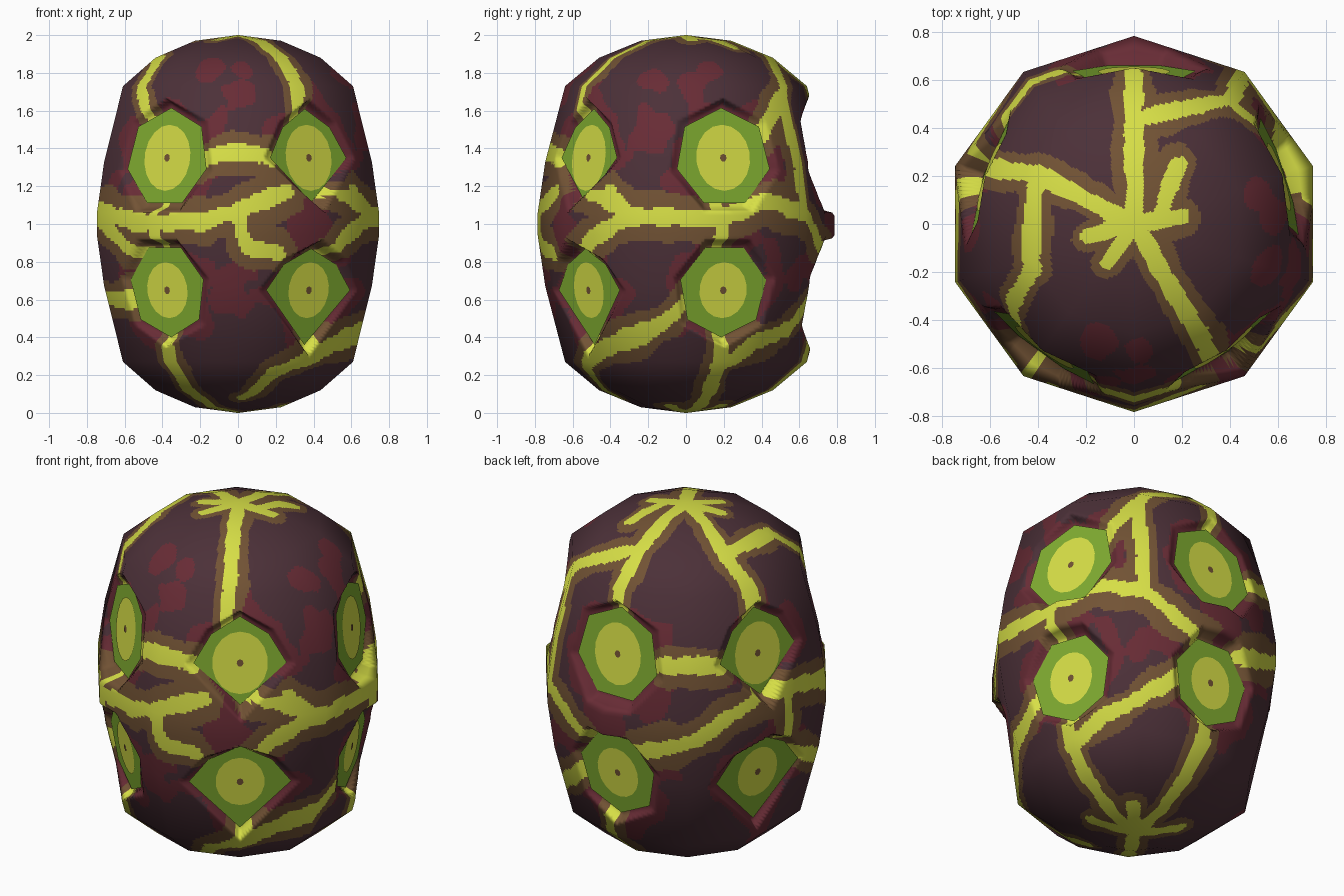
import bpy, math
from mathutils import Vector, noise, kdtree

if "Cube" in bpy.data.objects:
    bpy.data.objects.remove(bpy.data.objects["Cube"])

# ---------- colours ----------
MATS = {}


def colour(name, r, g, b):
    MATS[name] = bpy.data.materials.new(name)
    MATS[name].diffuse_color = (r, g, b, 1)


colour("dark_purple", 0.072, 0.030, 0.040)
colour("dark_red", 0.138, 0.025, 0.036)
colour("brown", 0.168, 0.086, 0.035)
colour("vein_yellow", 0.68, 0.74, 0.062)
colour("leaf_green", 0.215, 0.41, 0.03)

# ---------- shell profile (radius, height), mirrored about z = 1 ----------
HALF = [(0.004, 2.0), (0.24, 1.97), (0.46, 1.88), (0.64, 1.73), (0.745, 1.33), (0.785, 1.06)]
PROFILE = HALF + [(r, 2 - z) for r, z in reversed(HALF)]
BANDS = list(zip(PROFILE, PROFILE[1:]))
SLOPES = [math.atan2(r1 - r0, z0 - z1) for (r0, z0), (r1, z1) in BANDS]
TILT = [math.pi / 2] + [(a + b) / 2 for a, b in zip(SLOPES, SLOPES[1:])] + [-math.pi / 2]


def radius_at(z):
    for (r0, z0), (r1, z1) in BANDS:
        if z >= z1:
            return r0 + (r1 - r0) * (z0 - z) / (z0 - z1)


def ring(n, rx, rz):
    """Polygon with one corner at the top (at the bottom if rz < 0)."""
    turn = [2 * math.pi * i / n for i in range(n)]
    pts = [(-rx * math.sin(a), rz * math.cos(a)) for a in turn]
    return pts if rz > 0 else pts[::-1]


def kite(rx, top, low):
    """Six-sided kite with a pointed lower corner."""
    left = [(-0.62 * rx, 0.62 * top), (-rx, 0.0)]
    return [(0, top)] + left + [(0, -low)] + [(-s, t) for s, t in reversed(left)]


class Eye:
    """A tilted flat plate facing outwards."""

    def __init__(self, az, zc, slope, outline):
        a = math.radians(az)
        self.out = Vector((math.cos(a), math.sin(a), 0))
        self.side = Vector((-math.sin(a), math.cos(a), 0))
        self.zc, self.slope, self.outline = zc, slope, outline
        self.normal = (self.out - Vector((0, 0, slope))).normalized()

    def gauge(self, s, t):
        """1 on the outline, below 1 inside it."""
        g = 0
        for (a, b), (c, d) in zip(self.outline, self.outline[1:] + self.outline[:1]):
            nx, ny = d - b, a - c
            g = max(g, (nx * s + ny * t) / (nx * a + ny * b))
        return g

    def point(self, s, t, lift):
        return (self.out * (0.632 + self.slope * t) + self.side * s
                + Vector((0, 0, self.zc + t)) + self.normal * lift)


# ---------- two rings of five eyes ----------
EYES = []
for k in range(5):
    pointed = k in (2, 4)
    EYES.append(Eye(18 + 72 * k, 1.35, -0.12, kite(0.25, 0.26, 0.235) if pointed else ring(7, 0.265, 0.265)))
    EYES.append(Eye(18 + 72 * k, 0.65, 0.12, kite(0.275, 0.22, 0.29) if pointed else ring(7, 0.245, -0.25)))

# ---------- veins as (azimuth, height) paths ----------
VEINS = [[(a - 16, 1.37), (a + 16, 1.37)] for a in (-90, 126)]                   # bridges between eyes
VEINS += [[(a, 1.16), (a, 0.84)] for a in (14, -125, 172)]                       # links from upper to lower eyes
VEINS += [[(a, 0.42), (a, 0.24), (a, 0)] for a in (17, -125, 86)]                # tails to the base
VEINS += [[(a, 2), (a, 1.88), (a, 1.57)] for a in (90, -60)]                     # long crown arms
VEINS += [[(a, 2), (a, 1.975)] for a in (-124, -165, 10)]                        # short crown arms
VEINS += [[(a, 0), (a, 0.03)] for a in (-20, 50, 140)]                           # short base arms
VEINS += [
    [(20, 1.985), (50, 1.965), (52, 1.945)],
    [(155, 2), (153, 1.88), (160, 1.55)], [(153, 1.88), (-156, 1.87), (-146, 1.73), (-132, 1.5)],
    [(90, 1.89), (63, 1.8), (52, 1.68), (35, 1.48)],
    [(-195, 1.17), (-165, 1.08), (-138, 1.01), (-105, 1.01), (-91, 1.07), (-69, 1.18)],
    [(-91, 1.07), (-87, 0.88), (-72, 0.83)], [(-50, 1.2), (-22, 1.05), (-42, 0.92), (-50, 0.82)],
    [(-165, 1.07), (-133, 0.8)], [(-180, 0.7), (-160, 0.6), (-137, 0.57)],
    [(-85, 0.08), (-70, 0.2), (-54, 0.28), (-31, 0.37), (6, 0.6)], [(-34, 1.18), (-22, 1.04), (14, 1.03)],
    [(16, 0.24), (36, 0.36), (74, 0.62)], [(52, 1.68), (54, 1.06), (82, 0.8)],
    [(16, 1.04), (34, 1.13), (54, 1.06)], [(155, 1.15), (130, 0.96), (104, 0.84)],
]
# red blotches as (azimuth, height, size)
SPOTS = [(-60, 1.0, 0.18), (-92, 1.7, 0.1), (-106, 1.82, 0.1), (-88, 1.83, 0.09), (-92, 0.63, 0.15),
         (-16, 1.5, 0.13), (-17, 1.77, 0.09), (3, 1.76, 0.09), (13, 1.82, 0.07), (-135, 1.3, 0.18),
         (54, 0.75, 0.1), (90, 1.03, 0.17)]


def to_ball(p):
    return Vector((p[0] / 0.77, p[1] / 0.77, p[2] - 1)).normalized()


def node(az, z):
    a, r = math.radians(az), radius_at(z)
    return to_ball((r * math.cos(a), r * math.sin(a), z))


samples = []
for path in VEINS:
    pts = [node(*p) for p in path]
    for a, b in zip(pts, pts[1:]):
        n = max(2, int((b - a).length / 0.015))
        samples += [a.lerp(b, i / n).normalized() for i in range(n + 1)]
tree = kdtree.KDTree(len(samples))
for i, p in enumerate(samples):
    tree.insert(p, i)
tree.balance()
spots = [(node(a, z), s) for a, z, s in SPOTS]


def shell_colour(c, g):
    """Vein, vein border, blotch or plain shell, by distance."""
    q = to_ball(c)
    wob = noise.noise(q * 5)
    d = tree.find(q)[2] + 0.012 * noise.noise(q * 14)
    belt = math.exp(-((c.z - 1) / 0.3) ** 2)           # borders widen round the middle
    if d < 0.046 + 0.02 * wob:
        return 3
    if d < 0.105 + 0.03 * belt + 0.05 * wob:
        return 2
    if g < 1.36 + 0.6 * wob:
        return 1
    ragged = 1 + 0.8 * noise.noise(q * 9)
    return 1 if any((q - p).length < s * ragged for p, s in spots) else 0


# ---------- shell: ten-sided lathe with a pocket pressed in at each eye ----------
COLS = 300
rows = []                                              # radius, height, elevation of normal
for i, ((r0, z0), (r1, z1)) in enumerate(BANDS):
    n = max(2, round(math.hypot(r1 - r0, z1 - z0) / 0.015))
    for k in range(n + (i == len(BANDS) - 1)):
        f = k / n
        rows.append((r0 + (r1 - r0) * f, z0 + (z1 - z0) * f, TILT[i] + (TILT[i + 1] - TILT[i]) * f))

verts, round_normals, gauges, pressed = [], [], [], []
for r, z, el in rows:
    for c in range(COLS):
        turn = 2 * math.pi * c / COLS
        az = math.radians(18) + turn
        off = turn % math.radians(36) - math.radians(18)
        rad = r * math.cos(math.radians(18)) / math.cos(off)
        d = Vector((math.cos(az), math.sin(az), 0))
        gmin, used = 9, 0
        for e in EYES:
            cos_a, t = d.dot(e.out), z - e.zc
            if cos_a < 0.6 or abs(t) > 0.45:
                continue
            g = e.gauge(rad * d.dot(e.side), t)
            gmin = min(gmin, g)
            w = min(1, max(0, (1.25 - g) / 0.20))
            w = w * w * (3 - 2 * w)
            floor = (0.622 + e.slope * t) / cos_a
            if w > 0 and floor < rad:
                rad += (floor - rad) * w
                used = max(used, w)
        verts.append(d * rad + Vector((0, 0, z)))
        round_normals.append(d * math.cos(el) + Vector((0, 0, math.sin(el))))
        gauges.append(gmin)
        pressed.append(min(1, used * 3))

faces = [tuple(range(COLS))]
for j in range(len(rows) - 1):
    for c in range(COLS):
        a, b = j * COLS + c, j * COLS + (c + 1) % COLS
        faces.append((a, a + COLS, b + COLS, b))
faces.append(tuple(reversed(range((len(rows) - 1) * COLS, len(rows) * COLS))))


def make(name, vs, fs, mats):
    me = bpy.data.meshes.new(name)
    me.from_pydata(vs, [], fs)
    for m in mats:
        me.materials.append(MATS[m])
    me.update()
    bpy.context.collection.objects.link(bpy.data.objects.new(name, me))
    return me


shell = make("shell", verts, faces, ["dark_purple", "dark_red", "brown", "vein_yellow"])
for p in shell.polygons:
    p.use_smooth = True
    p.material_index = shell_colour(p.center, gauges[p.vertices[0]])
shell.normals_split_custom_set_from_vertices(
    [n.lerp(v.normal, w).normalized() for v, n, w in zip(shell.vertices, round_normals, pressed)])

# ---------- eye plates, irises and pupils ----------
for i, e in enumerate(EYES):
    iris = ring(18, 0.15, 0.175) if e.zc > 1 else ring(18, 0.132, 0.148)
    for name, outline, lift, mat in (("eye_plate", e.outline, 0, "leaf_green"),
                                     ("iris", iris, 0.004, "vein_yellow"),
                                     ("pupil", ring(7, 0.019, 0.021), 0.007, "brown")):
        pts = [e.point(s, t, lift) for s, t in outline]
        make(f"{name}_{i + 1}", pts, [tuple(range(len(pts)))], [mat])

for m in bpy.data.materials:
    if m.users and not m.is_grease_pencil:
        m.use_nodes = True
        m.node_tree.nodes["Principled BSDF"].inputs["Base Color"].default_value = m.diffuse_color
